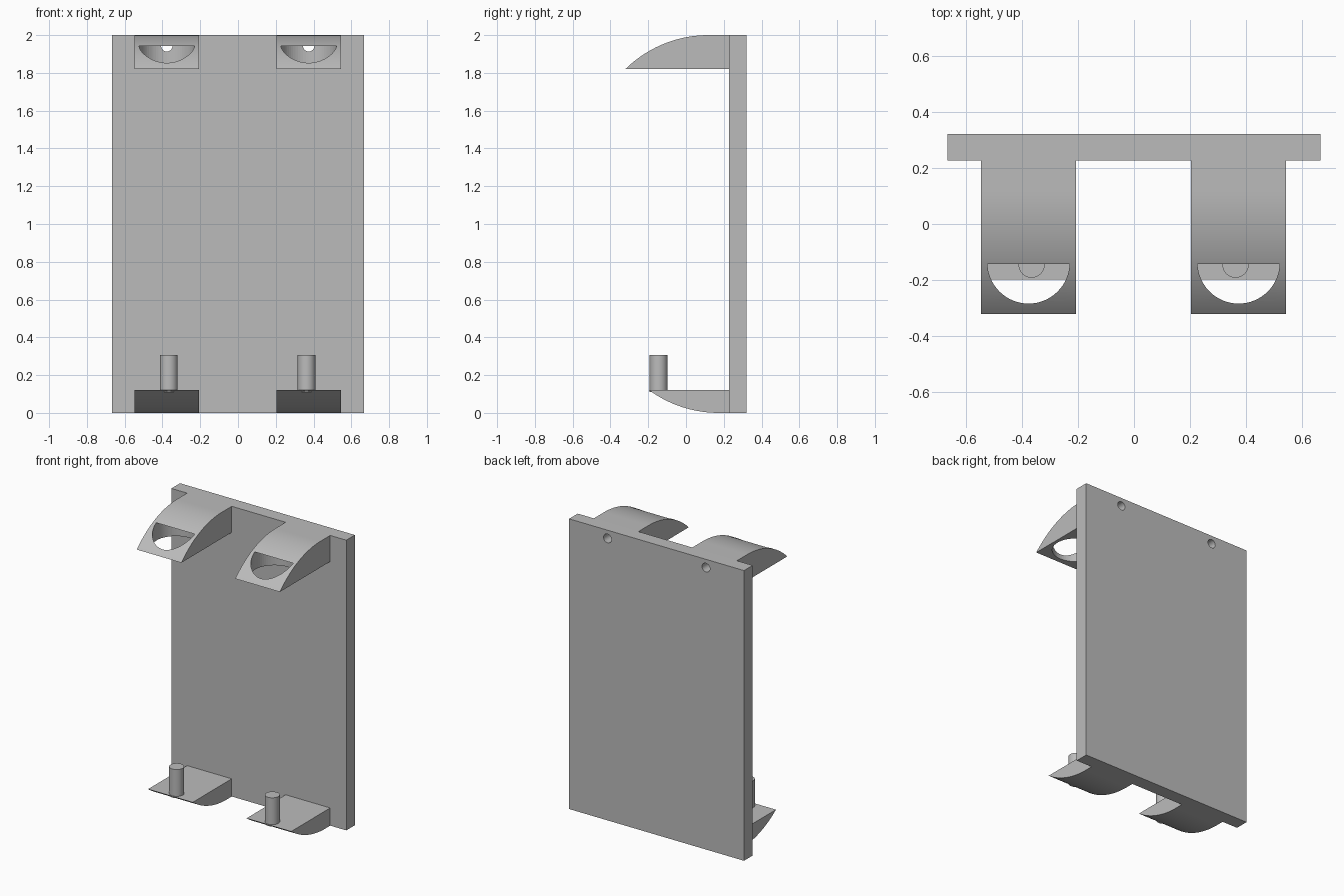
import bpy, bmesh, math

if "Cube" in bpy.data.objects:
    bpy.data.objects.remove(bpy.data.objects["Cube"])

grey = bpy.data.materials.new("light grey")
grey.diffuse_color = (0.5, 0.5, 0.5, 1)
grey.use_nodes = True
grey.node_tree.nodes["Principled BSDF"].inputs["Base Color"].default_value = grey.diffuse_color

PLATE_FRONT, PLATE_BACK = 0.227, 0.321
ARC_R = 0.628


def finish(name, bm):
    bmesh.ops.recalc_face_normals(bm, faces=bm.faces)
    me = bpy.data.meshes.new(name)
    bm.to_mesh(me)
    bm.free()
    me.materials.append(grey)
    ob = bpy.data.objects.new(name, me)
    bpy.context.collection.objects.link(ob)
    return ob


def extrude_x(name, profile, x0, x1):
    """Extrude a (y, z) outline from x0 to x1."""
    bm = bmesh.new()
    face = bm.faces.new([bm.verts.new((x0, y, z)) for y, z in profile])
    new = bmesh.ops.extrude_face_region(bm, geom=[face])["geom"]
    bmesh.ops.translate(bm, vec=(x1 - x0, 0, 0),
                        verts=[v for v in new if isinstance(v, bmesh.types.BMVert)])
    return finish(name, bm)


def cylinder(name, r, start, length, along_y=False, segments=48):
    bm = bmesh.new()
    bmesh.ops.create_cone(bm, cap_ends=True, segments=segments,
                          radius1=r, radius2=r, depth=length)
    for v in bm.verts:
        x, y, z = v.co
        z += length / 2
        v.co = (x, z, y) if along_y else (x, y, z)
    bmesh.ops.translate(bm, vec=start, verts=bm.verts)
    return finish(name, bm)


def cut(target, cutter):
    mod = target.modifiers.new("cut", "BOOLEAN")
    mod.operation = "DIFFERENCE"
    mod.solver = "EXACT"
    mod.object = cutter
    cutter.hide_render = True
    cutter.hide_set(True)


def smooth(ob):
    bpy.ops.object.select_all(action="DESELECT")
    ob.select_set(True)
    bpy.context.view_layer.objects.active = ob
    bpy.ops.object.shade_smooth_by_angle(angle=math.radians(25))


def bracket_profile(height, tip_y, steps=24):
    """Flat inner edge at 'height', outer edge at 0 rounding up to the tip."""
    end = math.acos(1 - height / ARC_R)
    centre_y = tip_y + ARC_R * math.sin(end)
    arc = [(centre_y - ARC_R * math.sin(end * i / steps),
            ARC_R * (1 - math.cos(end * i / steps))) for i in range(steps + 1)]
    return [(PLATE_FRONT, height), (PLATE_FRONT, 0)] + arc


# back plate
plate = extrude_x("back_plate", [(PLATE_FRONT, 0), (PLATE_BACK, 0),
                                 (PLATE_BACK, 2), (PLATE_FRONT, 2)], -0.667, 0.667)

upper = [(y, 2 - z) for y, z in bracket_profile(0.18, -0.321)]
lower = bracket_profile(0.122, -0.198)

for side, x in (("left", -0.377), ("right", 0.374)):
    # upper hook with a blind socket from below and a screw hole from the back
    hook = extrude_x(side + "_upper_hook", upper, x - 0.17, x + 0.17)
    socket = cylinder(side + "_socket_cutter", 0.147, (x, -0.1375, 1.7), 0.243, segments=64)
    screw = cylinder(side + "_screw_cutter", 0.03, (x, -0.02, 1.943), 0.5, True, 32)
    cut(hook, socket)
    cut(hook, screw)
    cut(plate, screw)
    smooth(hook)
    # lower foot and its post
    smooth(extrude_x(side + "_lower_foot", lower, x - 0.17, x + 0.17))
    post_x = x + (0.011 if x < 0 else -0.011)
    smooth(cylinder(side + "_post", 0.047, (post_x, -0.145, 0.11), 0.197))
smooth(plate)
